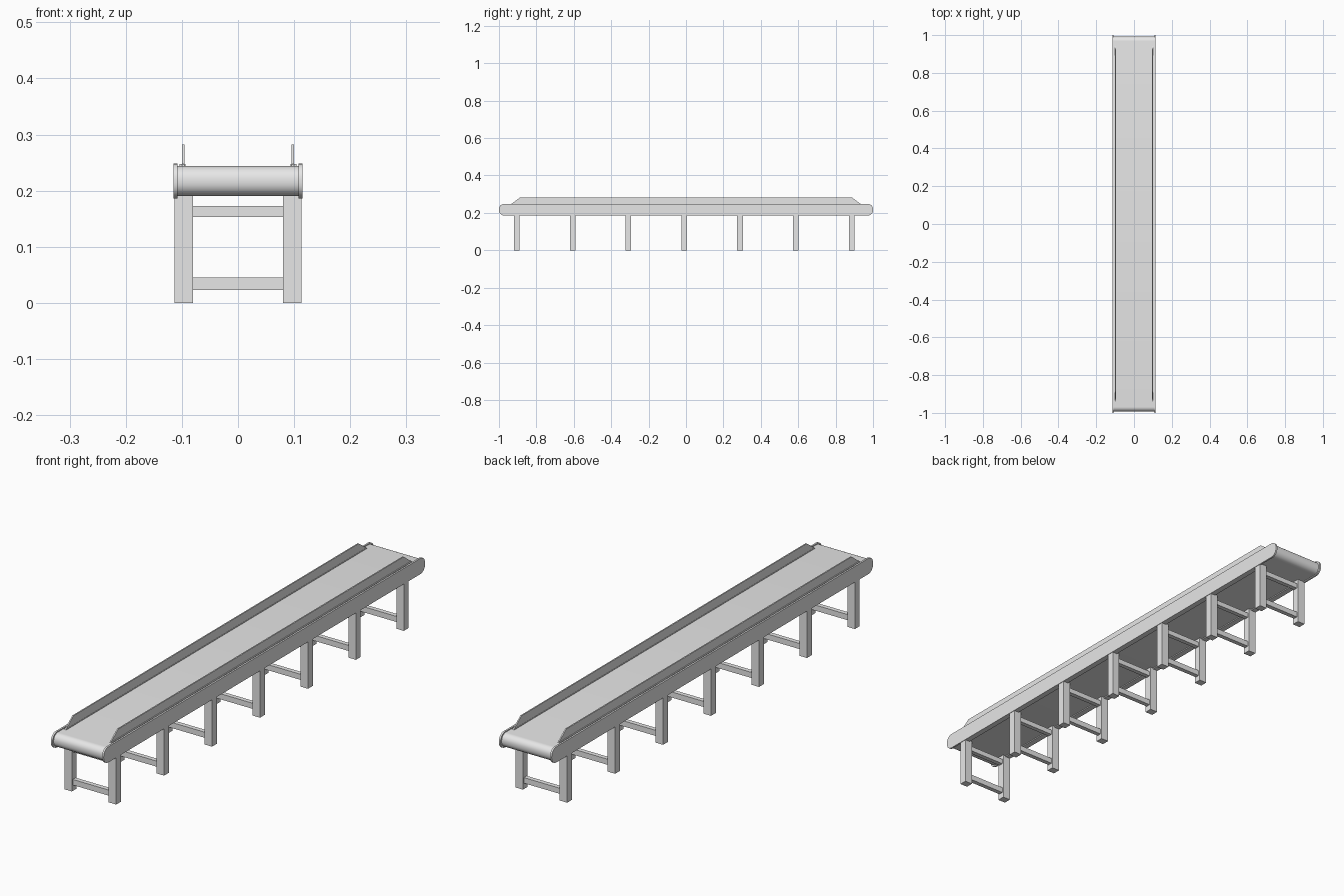
import bpy, bmesh, math

if "Cube" in bpy.data.objects:
    bpy.data.objects.remove(bpy.data.objects["Cube"])

grey = bpy.data.materials.new("plain_grey")
grey.diffuse_color = (0.8, 0.8, 0.8, 1)
grey.use_nodes = True
grey.node_tree.nodes["Principled BSDF"].inputs["Base Color"].default_value = grey.diffuse_color


def extrude_profile(name, pts, x0, x1, smooth=False):
    """Extrude a closed (y, z) outline from x0 to x1."""
    bm = bmesh.new()
    face = bm.faces.new([bm.verts.new((x0, y, z)) for y, z in pts])
    ext = bmesh.ops.extrude_face_region(bm, geom=[face])
    verts = [v for v in ext["geom"] if isinstance(v, bmesh.types.BMVert)]
    bmesh.ops.translate(bm, vec=(x1 - x0, 0, 0), verts=verts)
    bmesh.ops.recalc_face_normals(bm, faces=bm.faces)
    mesh = bpy.data.meshes.new(name)
    bm.to_mesh(mesh)
    bm.free()
    mesh.materials.append(grey)
    ob = bpy.data.objects.new(name, mesh)
    bpy.context.collection.objects.link(ob)
    if smooth:
        bpy.ops.object.select_all(action='DESELECT')
        ob.select_set(True)
        bpy.context.view_layer.objects.active = ob
        bpy.ops.object.shade_smooth_by_angle(angle=math.radians(35))
    return ob


def box(name, x0, x1, y0, y1, z0, z1):
    return extrude_profile(name, [(y0, z0), (y1, z0), (y1, z1), (y0, z1)], x0, x1)


def rounded(half, z0, z1, r, steps=8):
    """Long (y, z) outline with rounded corners."""
    pts = []
    corners = [(half - r, z1 - r, 0), (-half + r, z1 - r, 90),
               (-half + r, z0 + r, 180), (half - r, z0 + r, 270)]
    for cy, cz, start in corners:
        for i in range(steps + 1):
            a = math.radians(start + 90 * i / steps)
            pts.append((cy + r * math.cos(a), cz + r * math.sin(a)))
    return pts


# Belt wrapped around its end rollers
extrude_profile("belt", rounded(0.993, 0.19, 0.244, 0.025), -0.109, 0.109, True)

# Side panels, guards and under rails, mirrored left and right
guard = [(-0.94, 0.243), (0.94, 0.243), (0.888, 0.282), (-0.888, 0.282)]
for side, s in (("left", -1), ("right", 1)):
    extrude_profile(f"side_panel_{side}", rounded(1.0, 0.186, 0.248, 0.028),
                    s * 0.108, s * 0.115, True)
    extrude_profile(f"guard_{side}", guard, s * 0.095, s * 0.1)
    box(f"guard_foot_{side}", s * 0.094, s * 0.104, -0.935, 0.935, 0.243, 0.247)
    box(f"under_rail_{side}", s * 0.092, s * 0.108, -0.89, 0.87, 0.186, 0.192)

# Seven leg frames, each with two posts and two crossbars
for i in range(7):
    y = -0.905 + i * 0.2985
    for side, s in (("left", -1), ("right", 1)):
        box(f"leg_{side}_{i + 1}", s * 0.08, s * 0.113, y - 0.015, y + 0.015, 0, 0.195)
    for label, z0, z1 in (("lower", 0.023, 0.045), ("upper", 0.153, 0.173)):
        box(f"crossbar_{label}_{i + 1}", -0.082, 0.082, y - 0.009, y + 0.009, z0, z1)
